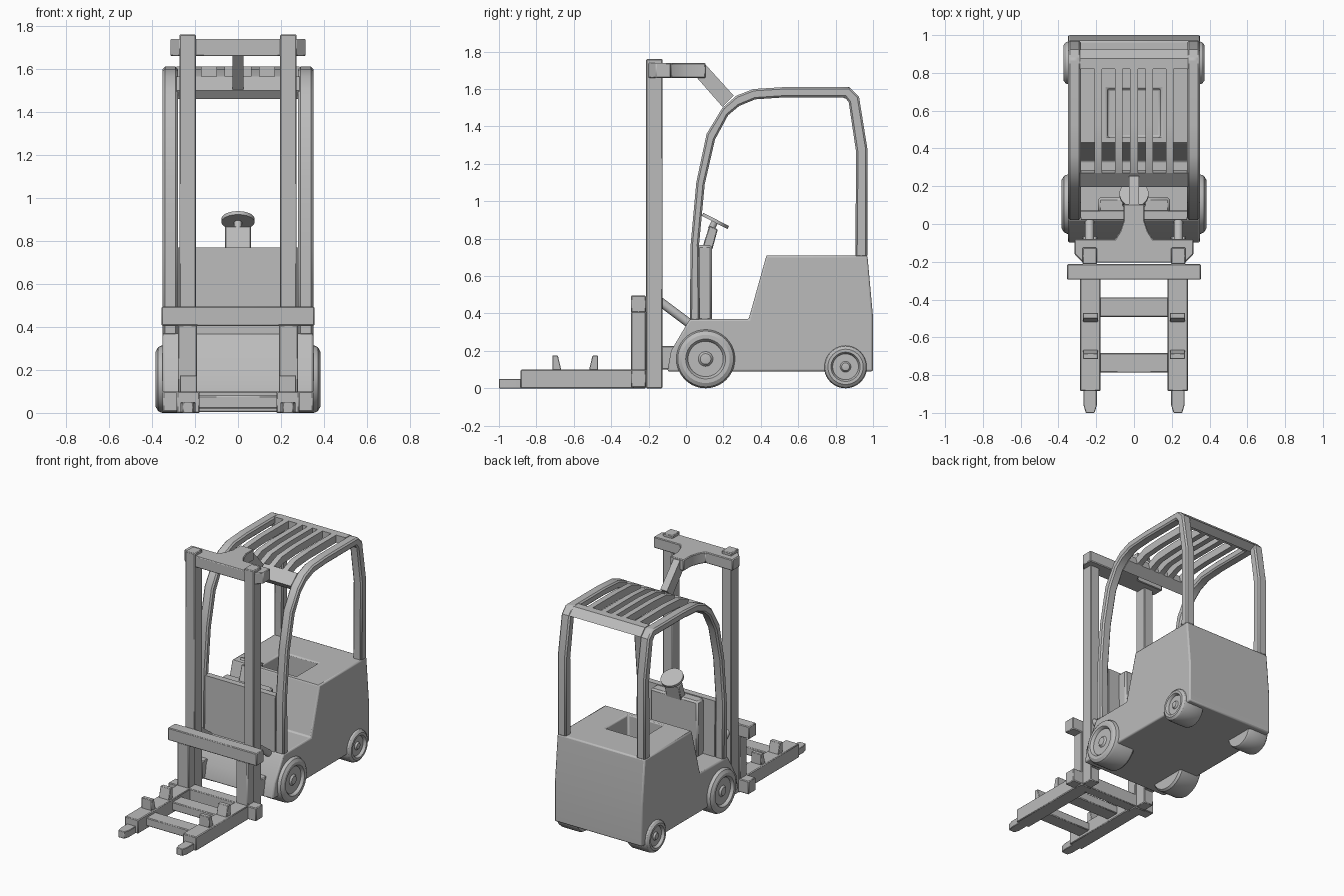
import bpy, bmesh, math
from mathutils import Matrix, Vector

if "Cube" in bpy.data.objects:
    bpy.data.objects.remove(bpy.data.objects["Cube"])

GREY = (0.5, 0.5, 0.5, 1)
grey = bpy.data.materials.new("plain grey")
grey.use_nodes = True
grey.diffuse_color = GREY
grey.node_tree.nodes["Principled BSDF"].inputs["Base Color"].default_value = GREY


def finish(name, bm, bevel=0.0):
    bmesh.ops.recalc_face_normals(bm, faces=bm.faces)
    mesh = bpy.data.meshes.new(name)
    bm.to_mesh(mesh)
    bm.free()
    mesh.materials.append(grey)
    ob = bpy.data.objects.new(name, mesh)
    bpy.context.collection.objects.link(ob)
    bpy.ops.object.select_all(action='DESELECT')
    bpy.context.view_layer.objects.active = ob
    ob.select_set(True)
    bpy.ops.object.shade_smooth_by_angle(angle=math.radians(30))
    if bevel:
        mod = ob.modifiers.new("soft edges", 'BEVEL')
        mod.width, mod.segments = bevel, 1
        mod.limit_method, mod.angle_limit = 'ANGLE', math.radians(40)
    return ob


def extrude(name, pts, lo, hi, axis='X', bevel=0.005):
    """Extrude a (y, z) outline along x, or an (x, y) outline along z."""
    bm = bmesh.new()
    place = (lambda a, b: (lo, a, b)) if axis == 'X' else (lambda a, b: (a, b, lo))
    face = bm.faces.new([bm.verts.new(place(a, b)) for a, b in pts])
    new = bmesh.ops.extrude_face_region(bm, geom=[face])["geom"]
    shift = Vector((hi - lo, 0, 0)) if axis == 'X' else Vector((0, 0, hi - lo))
    bmesh.ops.translate(bm, vec=shift, verts=[v for v in new if isinstance(v, bmesh.types.BMVert)])
    return finish(name, bm, bevel)


def box(name, x, y, z, bevel=0.005):
    return extrude(name, [(y[0], z[0]), (y[1], z[0]), (y[1], z[1]), (y[0], z[1])], x[0], x[1], bevel=bevel)


def both(name, fn, x0, x1):
    """Build a part on the left and right sides."""
    fn("left_" + name, x0, x1)
    fn("right_" + name, -x1, -x0)


def rod(name, a, b, radius, sides=16):
    a, b = Vector(a), Vector(b)
    bm = bmesh.new()
    turn = (b - a).to_track_quat('Z', 'Y').to_matrix().to_4x4()
    bmesh.ops.create_cone(bm, cap_ends=True, segments=sides, radius1=radius, radius2=radius,
                          depth=(b - a).length, matrix=Matrix.Translation((a + b) / 2) @ turn)
    return finish(name, bm)


def wheel(name, side, y, r, outer):
    """Lathe a tyre, recessed rim and domed hub around the x axis."""
    profile = [(0.2, 0), (0.2, 0.93), (0.215, 1), (outer - 0.03, 1), (outer - 0.012, 0.95),
               (outer, 0.82), (outer, 0.68), (outer - 0.008, 0.63), (outer - 0.02, 0.6),
               (outer - 0.02, 0.25), (outer - 0.008, 0.18), (outer - 0.004, 0)]
    bm = bmesh.new()
    verts = [bm.verts.new((side * x, y, r + r * k)) for x, k in profile]
    edges = [bm.edges.new(p) for p in zip(verts, verts[1:])]
    bmesh.ops.spin(bm, geom=verts + edges, cent=(0, y, r), axis=(1, 0, 0),
                   angle=math.tau, steps=40)
    bmesh.ops.remove_doubles(bm, verts=bm.verts, dist=0.0001)
    finish(name, bm)


# Chassis with the seat recess
body = extrude("body", [(-0.1, 0.09), (-0.08, 0.2), (0.02, 0.37), (0.335, 0.37), (0.43, 0.71),
                        (0.97, 0.71), (1, 0.38), (1, 0.09)], -0.35, 0.35, bevel=0)
cutter = box("recess_cutter", (-0.14, 0.14), (0.46, 0.715), (0.52, 0.8), 0)
cutter.hide_render = True
cut = body.modifiers.new("recess", 'BOOLEAN')
cut.object, cut.operation, cut.solver = cutter, 'DIFFERENCE', 'EXACT'
bpy.context.view_layer.objects.active = body
bpy.ops.object.modifier_apply(modifier="recess")
bpy.data.objects.remove(cutter)
soft = body.modifiers.new("soft edges", 'BEVEL')
soft.width, soft.segments = 0.01, 2
soft.limit_method, soft.angle_limit = 'ANGLE', math.radians(40)

# Cab frame: paired outer and inner points from the front floor over the roof to the rear
OUTER = [(0.02, 0.36), (0.025, 0.77), (0.055, 1.1), (0.11, 1.36), (0.195, 1.5), (0.27, 1.565),
         (0.36, 1.6), (0.52, 1.61), (0.82, 1.61), (0.875, 1.61), (0.925, 1.56), (0.97, 1.28), (0.97, 0.7)]
INNER = [(0.075, 0.36), (0.07, 0.77), (0.1, 1.09), (0.155, 1.33), (0.225, 1.46), (0.285, 1.51),
         (0.37, 1.545), (0.52, 1.555), (0.82, 1.555), (0.85, 1.555), (0.87, 1.53), (0.91, 1.26), (0.905, 0.7)]


def strip(name, first, last, x0, x1, bevel=0.0):
    pts = OUTER[first:last + 1] + INNER[first:last + 1][::-1]
    return extrude(name, pts, x0, x1, bevel=bevel)


both("cab_frame", lambda n, a, b: strip(n, 0, 12, a, b, 0.01), 0.28, 0.35)
strip("front_panel", 0, 1, -0.28, 0.28)
strip("roof_front_header", 4, 5, -0.285, 0.285)
strip("roof_rear_header", 8, 10, -0.285, 0.285)
strip("roof_middle_rib", 5, 8, -0.02, 0.02)
both("roof_inner_rib", lambda n, a, b: strip(n, 5, 8, a, b), 0.06, 0.1)
both("roof_outer_rib", lambda n, a, b: strip(n, 5, 8, a, b), 0.17, 0.21)

# Dashboard and steering
box("dashboard", (-0.19, 0.19), (0.06, 0.14), (0.36, 0.765), 0.012)
extrude("steering_column", [(0.09, 0.76), (0.14, 0.74), (0.17, 0.85), (0.125, 0.87)], -0.06, 0.06)
hub, tilt = Vector((0, 0.157, 0.895)), Vector((0, 0.46, 0.89))
rod("steering_stem", hub - tilt * 0.05, hub, 0.018)
rod("steering_wheel", hub - tilt * 0.009, hub + tilt * 0.009, 0.077, 32)

# Wheels
for label, side in (("left", 1), ("right", -1)):
    wheel(label + "_front_wheel", side, 0.105, 0.157, 0.383)
    wheel(label + "_rear_wheel", side, 0.853, 0.115, 0.373)

# Mast
both("mast_post", lambda n, a, b: box(n, (a, b), (-0.213, -0.125), (0, 1.76)), 0.196, 0.273)
half = [(0.27, -0.205), (0.315, -0.16), (0.315, -0.08), (0.1, -0.08), (0.075, -0.04), (0.055, 0.02), (0.055, 0.105)]
extrude("mast_top_plate", half + [(-x, y) for x, y in half[::-1]], 1.66, 1.74, 'Z')
extrude("mast_strut", [(0.05, 1.67), (0.105, 1.73), (0.255, 1.565), (0.195, 1.505)], -0.026, 0.026, bevel=0)
both("mast_bracket", lambda n, a, b: extrude(
    n, [(-0.13, 0.1), (-0.08, 0.1), (-0.055, 0.225), (-0.13, 0.225)], a, b), 0.196, 0.273)
both("tilt_cylinder", lambda n, a, b: rod(
    n, ((a + b) / 2, -0.14, 0.465), ((a + b) / 2, 0.02, 0.345), 0.024), 0.21, 0.26)

# Fork carriage
box("carriage_top_bar", (-0.355, 0.355), (-0.295, -0.213), (0.405, 0.495))
box("carriage_bottom_bar", (-0.35, 0.35), (-0.295, -0.213), (0.005, 0.1))
both("carriage_post", lambda n, a, b: box(n, (a, b), (-0.293, -0.215), (0, 0.41)), 0.19, 0.28)

# Forks with tapered tips, stops and cross bars
both("fork", lambda n, a, b: box(n, (a, b), (-0.885, -0.28), (0, 0.1)), 0.178, 0.285)


def fork_tip(name, x0, x1):
    pts = [(x0, -0.87), (x0, -0.96), (x0 + 0.012, -1), (x1 - 0.012, -1), (x1, -0.96), (x1, -0.87)]
    extrude(name, pts, 0, 0.05, 'Z', 0.003)


both("fork_tip", fork_tip, 0.197, 0.267)
FRONT_STOP = [(-0.715, 0.09), (-0.715, 0.175), (-0.685, 0.175), (-0.665, 0.09)]
for label, pts in (("front", FRONT_STOP), ("rear", [(-1.185 - y, z) for y, z in FRONT_STOP])):
    both(label + "_fork_stop", lambda n, a, b: extrude(n, pts, a, b, bevel=0.003), 0.19, 0.27)
for label, y in (("front", -0.735), ("rear", -0.44)):
    box(label + "_cross_bar", (-0.19, 0.19), (y - 0.052, y + 0.052), (0.02, 0.08))
